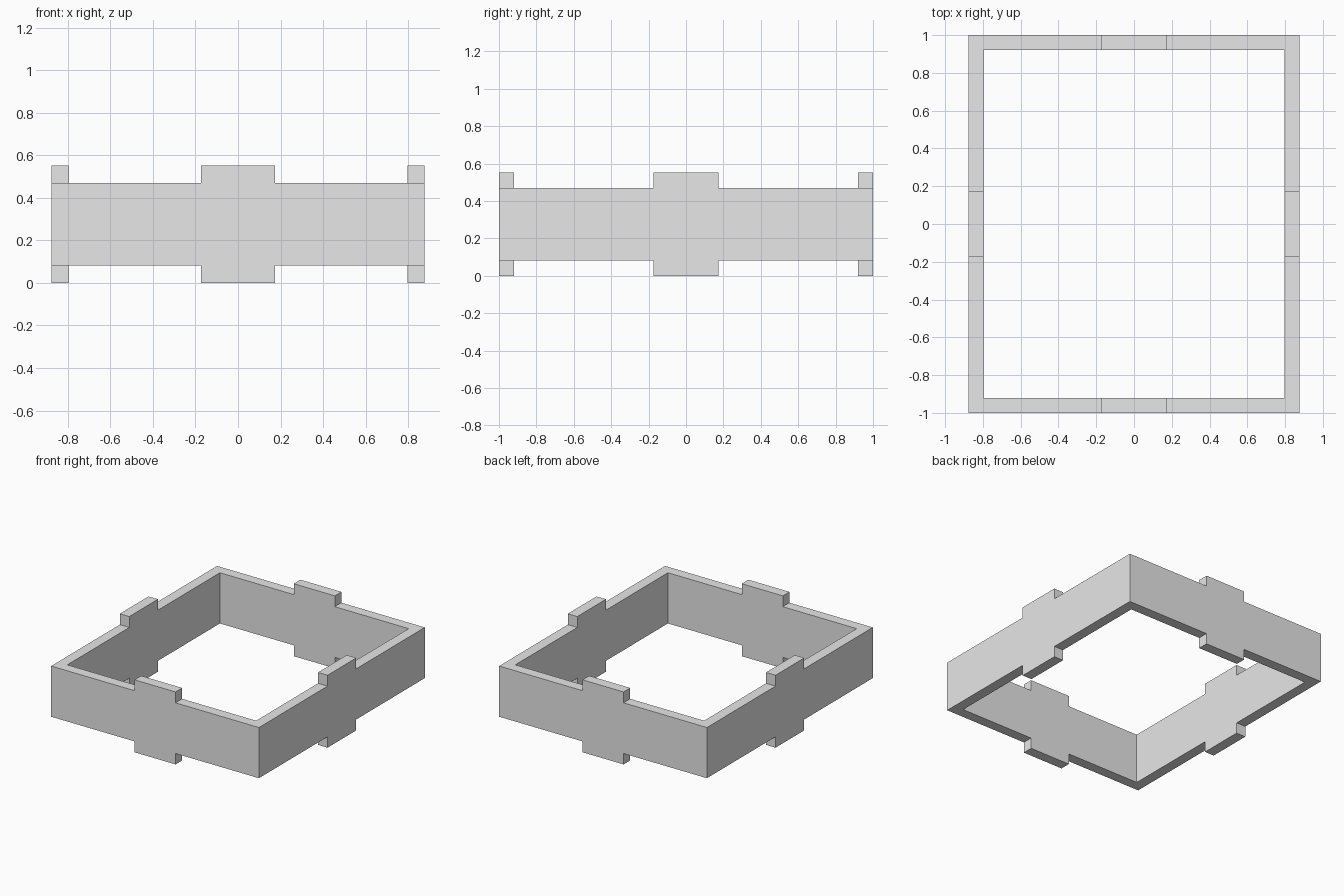
import bpy
import bmesh

HALF_X, HALF_Y = 0.877, 1.0    # outer half sizes
WALL = 0.08                    # wall thickness
TAB = 0.173                    # half width of each tab
Z_LOW, Z_HIGH, Z_TOP = 0.083, 0.47, 0.553

cube = bpy.data.objects.get("Cube")
if cube:
    bpy.data.objects.remove(cube, do_unlink=True)

grey = bpy.data.materials.new("light_grey")
grey.use_nodes = True
colour = (0.8, 0.8, 0.8, 1.0)
grey.diffuse_color = colour
grey.node_tree.nodes["Principled BSDF"].inputs["Base Color"].default_value = colour


def plan_loop(bm, hx, hy):
    """Rectangle outline, split on each side where the tab begins and ends."""
    points = [(-hx, -hy), (-TAB, -hy), (TAB, -hy),
              (hx, -hy), (hx, -TAB), (hx, TAB)]
    points += [(-x, -y) for x, y in points]
    return [bm.verts.new((x, y, Z_LOW)) for x, y in points]


def extrude_to(bm, faces, z):
    """Extrude faces straight up or down to height z."""
    geom = bmesh.ops.extrude_face_region(bm, geom=faces)["geom"]
    for v in geom:
        if isinstance(v, bmesh.types.BMVert):
            v.co.z = z
    return [f for f in geom if isinstance(f, bmesh.types.BMFace)]


bm = bmesh.new()

# Rectangular wall ring
outer = plan_loop(bm, HALF_X, HALF_Y)
inner = plan_loop(bm, HALF_X - WALL, HALF_Y - WALL)
n = len(outer)
bottom = [bm.faces.new((outer[i], outer[(i + 1) % n], inner[(i + 1) % n], inner[i]))
          for i in range(n)]
ring = bmesh.ops.extrude_face_region(bm, geom=bottom, use_keep_orig=True)["geom"]
for v in ring:
    if isinstance(v, bmesh.types.BMVert):
        v.co.z = Z_HIGH


def tab_faces(z):
    """Horizontal faces at height z lying at the middle of a side."""
    found = []
    for f in bm.faces:
        c = f.calc_center_median()
        if abs(c.z - z) < 0.001 and min(abs(c.x), abs(c.y)) < 0.01:
            found.append(f)
    return found


# Tabs above and below the middle of every wall
extrude_to(bm, tab_faces(Z_HIGH), Z_TOP)
extrude_to(bm, tab_faces(Z_LOW), 0.0)

# Merge coplanar pieces into clean flat faces
bmesh.ops.recalc_face_normals(bm, faces=bm.faces[:])
bmesh.ops.dissolve_limit(bm, angle_limit=0.01, verts=bm.verts[:], edges=bm.edges[:])
bmesh.ops.triangulate(bm, faces=[f for f in bm.faces if len(f.verts) > 4])

mesh = bpy.data.meshes.new("tabbed_frame")
bm.to_mesh(mesh)
bm.free()
mesh.materials.append(grey)
frame = bpy.data.objects.new("tabbed_frame", mesh)
bpy.context.collection.objects.link(frame)
